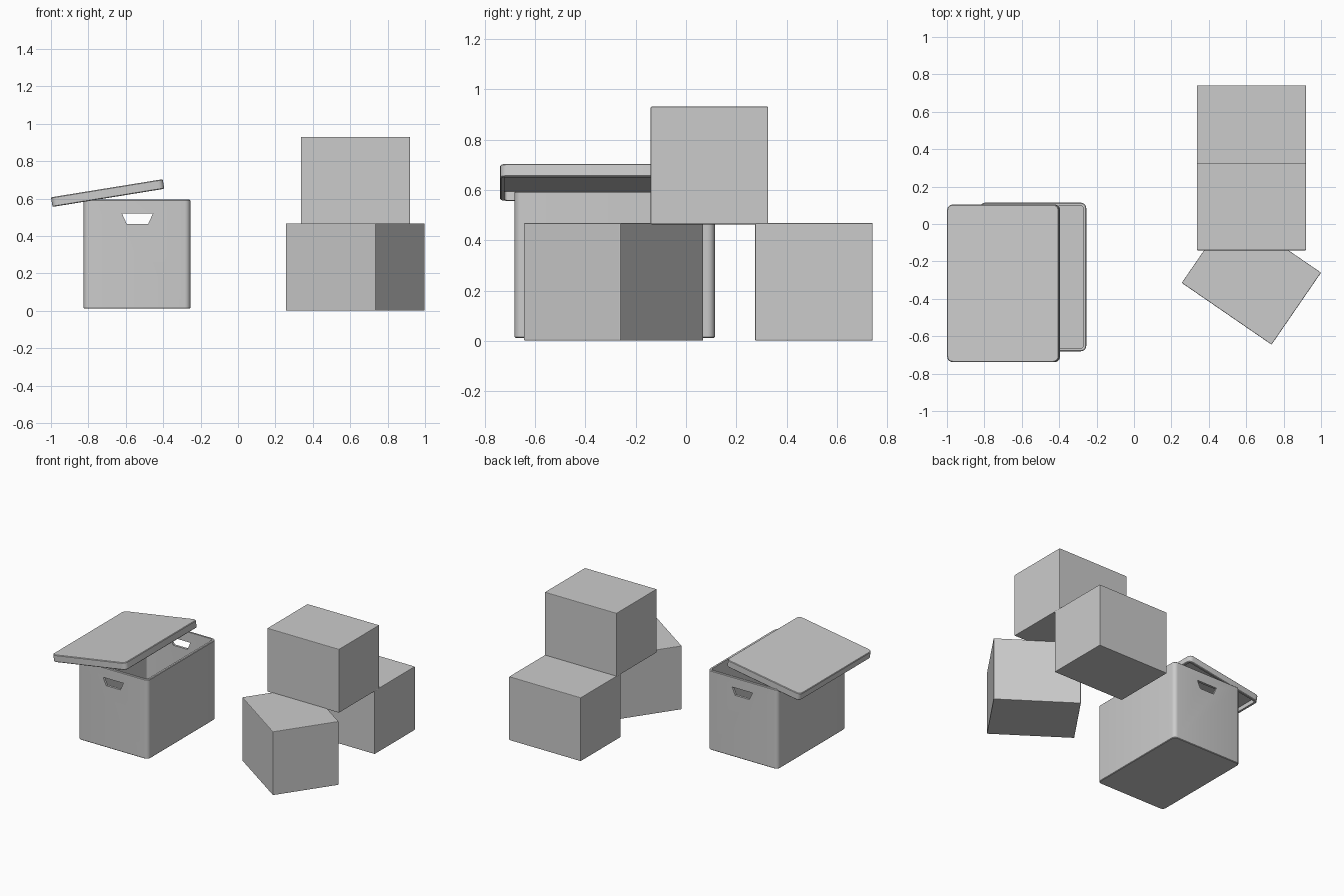
import bpy, bmesh, math
from mathutils import Matrix

if "Cube" in bpy.data.objects:
    bpy.data.objects.remove(bpy.data.objects["Cube"])

grey = bpy.data.materials.new("plain_grey")
grey.diffuse_color = (0.6, 0.6, 0.6, 1)
grey.use_nodes = True
grey.node_tree.nodes["Principled BSDF"].inputs["Base Color"].default_value = grey.diffuse_color


def finish(name, bm, matrix=Matrix()):
    bmesh.ops.recalc_face_normals(bm, faces=bm.faces)
    me = bpy.data.meshes.new(name)
    bm.to_mesh(me)
    bm.free()
    me.materials.append(grey)
    ob = bpy.data.objects.new(name, me)
    ob.matrix_world = matrix
    bpy.context.collection.objects.link(ob)
    return ob


def rounded_rect(bm, w, d, r, z, steps=5):
    """Ring of vertices around a rectangle with round corners."""
    ring = []
    for q, (sx, sy) in enumerate([(1, 1), (-1, 1), (-1, -1), (1, -1)]):
        for i in range(steps + 1):
            a = math.pi / 2 * (q + i / steps)
            ring.append(bm.verts.new((sx * (w / 2 - r) + r * math.cos(a),
                                      sy * (d / 2 - r) + r * math.sin(a), z)))
    return ring


def tray(w, d, h, wall, r):
    """Hollow tray centred on the origin, open at the top."""
    bm = bmesh.new()
    e = 0.004
    rings = [rounded_rect(bm, w - 2 * i, d - 2 * i, max(r - i, 0.008), z) for i, z in
             [(e, -h / 2), (0, -h / 2 + e), (0, h / 2 - e), (e, h / 2),
              (wall, h / 2), (wall, -h / 2 + wall)]]
    n = len(rings[0])
    for a, b in zip(rings, rings[1:]):
        for i in range(n):
            j = (i + 1) % n
            bm.faces.new((a[i], a[j], b[j], b[i]))
    bm.faces.new(rings[0])
    bm.faces.new(rings[-1])
    return bm


def smooth(ob):
    bpy.ops.object.select_all(action='DESELECT')
    ob.select_set(True)
    bpy.context.view_layer.objects.active = ob
    bpy.ops.object.shade_smooth_by_angle(angle=math.radians(30))


# Open storage box
box = finish("open_box", tray(0.57, 0.795, 0.583, 0.017, 0.03),
             Matrix.Translation((-0.54, -0.283, 0.303)))

# Trapezoid cutter for both hand holes
bm = bmesh.new()
profile = [(-0.62, 0.52), (-0.595, 0.465), (-0.48, 0.465), (-0.455, 0.52)]
face = bm.faces.new([bm.verts.new((x, -1, z)) for x, z in profile])
ext = bmesh.ops.extrude_face_region(bm, geom=[face])
bmesh.ops.translate(bm, vec=(0, 1.6, 0),
                    verts=[v for v in ext["geom"] if isinstance(v, bmesh.types.BMVert)])
cutter = finish("hand_hole_cutter", bm)
cutter.hide_render = True
cut = box.modifiers.new("hand_holes", 'BOOLEAN')
cut.operation, cut.solver, cut.object = 'DIFFERENCE', 'EXACT', cutter
bpy.context.view_layer.update()
box.data = bpy.data.meshes.new_from_object(
    box.evaluated_get(bpy.context.evaluated_depsgraph_get()))
box.modifiers.clear()
bpy.data.objects.remove(cutter)
smooth(box)

# Tilted lid: an upside-down tray leaning on the box
lid = finish("lid", tray(0.605, 0.842, 0.052, 0.017, 0.03),
             Matrix.Translation((-0.697, -0.317, 0.63))
             @ Matrix.Rotation(math.radians(-9.2), 4, 'Y')
             @ Matrix.Rotation(math.pi, 4, 'X'))
smooth(lid)

# Three closed boxes, one resting on the other two
for name, loc, turn in [("back_box", (0.628, 0.508, 0.235), 0),
                        ("top_box", (0.628, 0.093, 0.697), 0),
                        ("front_turned_box", (0.6275, -0.2875, 0.235), -34.5)]:
    bm = bmesh.new()
    bmesh.ops.create_cube(bm, size=1)
    bmesh.ops.scale(bm, vec=(0.583, 0.467, 0.467), verts=bm.verts)
    bmesh.ops.bevel(bm, geom=bm.edges[:], offset=0.004, segments=2,
                    profile=0.5, affect='EDGES')
    finish(name, bm, Matrix.Translation(loc) @ Matrix.Rotation(math.radians(turn), 4, 'Z'))
